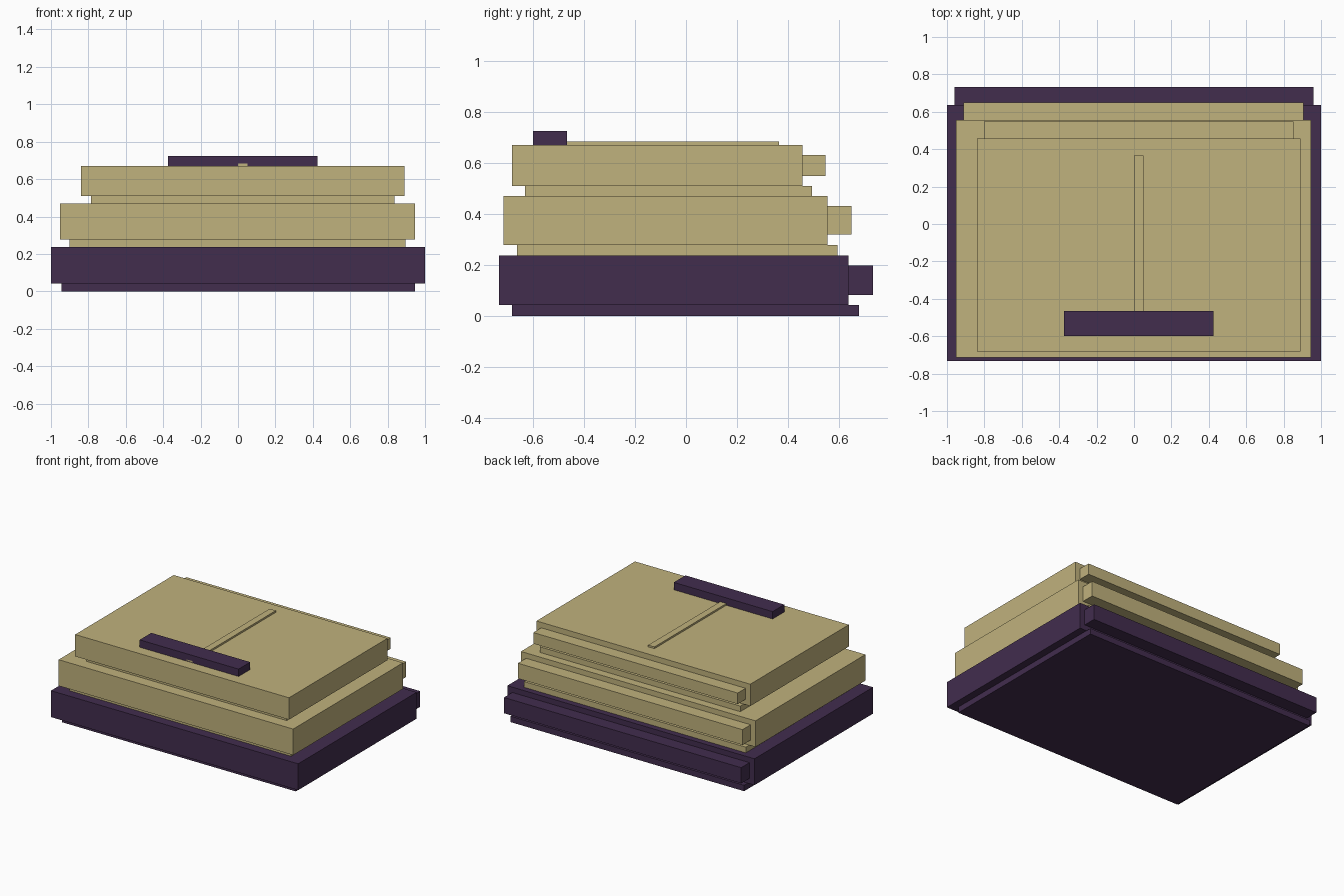
import bpy
import bmesh
from mathutils import Vector

if "Cube" in bpy.data.objects:
    bpy.data.objects.remove(bpy.data.objects["Cube"])


def material(name, rgb):
    m = bpy.data.materials.new(name)
    m.diffuse_color = (*rgb, 1)
    m.use_nodes = True
    m.node_tree.nodes["Principled BSDF"].inputs["Base Color"].default_value = m.diffuse_color
    return m


tan = material("tan", (0.527, 0.445, 0.205))
purple = material("dark purple", (0.054, 0.026, 0.076))


def box(name, x, y, z, mat):
    """Box spanning the given (min, max) ranges."""
    lo, hi = (Vector(c) for c in zip(x, y, z))
    bm = bmesh.new()
    bmesh.ops.create_cube(bm, size=1)
    for v in bm.verts:
        v.co = (lo + hi) / 2 + v.co * (hi - lo)
    mesh = bpy.data.meshes.new(name)
    bm.to_mesh(mesh)
    bm.free()
    mesh.materials.append(mat)
    bpy.context.collection.objects.link(bpy.data.objects.new(name, mesh))


# Each tier: name, material, plate (x, y, z), block (x, y, z), back bar (x, y, z)
tiers = [
    ("bottom", purple,
     ((-0.945, 0.945), (-0.682, 0.678), (0, 0.043)),
     ((-1, 1), (-0.733, 0.637), (0.043, 0.236)),
     ((-0.96, 0.96), (0.637, 0.733), (0.082, 0.197))),
    ("middle", tan,
     ((-0.9, 0.895), (-0.663, 0.594), (0.236, 0.278)),
     ((-0.951, 0.947), (-0.715, 0.555), (0.278, 0.469)),
     ((-0.912, 0.906), (0.555, 0.649), (0.318, 0.43))),
    ("top", tan,
     ((-0.786, 0.836), (-0.631, 0.495), (0.469, 0.51)),
     ((-0.84, 0.89), (-0.682, 0.457), (0.51, 0.67)),
     ((-0.802, 0.852), (0.457, 0.548), (0.549, 0.63))),
]
for name, mat, plate, block, bar in tiers:
    box(name + "_pages", *plate, mat)
    box(name + "_cover", *block, mat)
    box(name + "_spine", *bar, mat)

# Thin ribbon lying on the stack, with a dark bar across it
box("ribbon", (0, 0.05), (-0.6, 0.365), (0.67, 0.683), tan)
box("cross_bar", (-0.375, 0.425), (-0.6, -0.466), (0.67, 0.724), purple)
